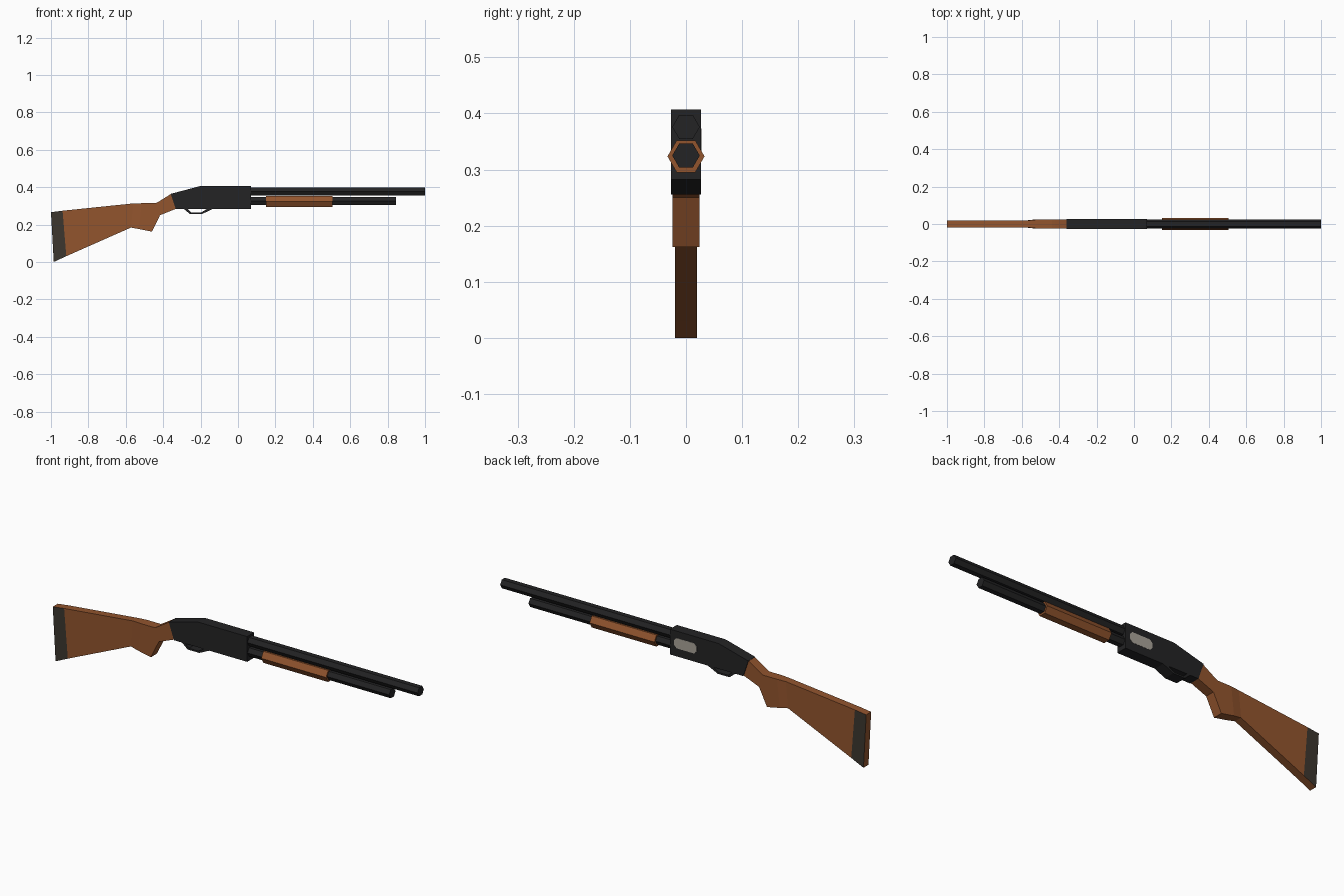
import bpy, bmesh, math

if "Cube" in bpy.data.objects:
    bpy.data.objects.remove(bpy.data.objects["Cube"])


def material(name, r, g, b):
    m = bpy.data.materials.new(name)
    m.diffuse_color = (r, g, b, 1)
    m.use_nodes = True
    m.node_tree.nodes["Principled BSDF"].inputs["Base Color"].default_value = m.diffuse_color
    return m


WOOD = material("brown wood", 0.29, 0.09, 0.027)
METAL = material("black metal", 0.017, 0.017, 0.018)
PAD = material("dark pad", 0.045, 0.037, 0.028)
STEEL = material("light grey steel", 0.40, 0.37, 0.32)


def finish(bm, name, *mats):
    bmesh.ops.recalc_face_normals(bm, faces=bm.faces[:])
    me = bpy.data.meshes.new(name)
    bm.to_mesh(me)
    bm.free()
    for m in mats:
        me.materials.append(m)
    ob = bpy.data.objects.new(name, me)
    bpy.context.collection.objects.link(ob)
    return ob


def prism(name, profile, y0, y1, mat):
    """Extrude an x-z outline from y0 to y1."""
    bm = bmesh.new()
    a = [bm.verts.new((x, y0, z)) for x, z in profile]
    b = [bm.verts.new((x, y1, z)) for x, z in profile]
    bm.faces.new(a)
    bm.faces.new(b)
    n = len(a)
    for i in range(n):
        j = (i + 1) % n
        bm.faces.new((a[i], a[j], b[j], b[i]))
    return finish(bm, name, mat)


def hex_bar(name, x0, x1, z, r, mat):
    """Six-sided bar along x with flat top and points to the sides."""
    pts = [(r * math.cos(math.radians(60 * i)), z + r * math.sin(math.radians(60 * i)))
           for i in range(6)]
    bm = bmesh.new()
    a = [bm.verts.new((x0, y, h)) for y, h in pts]
    b = [bm.verts.new((x1, y, h)) for y, h in pts]
    bm.faces.new(a)
    bm.faces.new(b)
    for i in range(6):
        j = (i + 1) % 6
        bm.faces.new((a[i], a[j], b[j], b[i]))
    return finish(bm, name, mat)


# Barrel, magazine tube and sliding fore grip
hex_bar("barrel", 0.0, 1.0, 0.376, 0.0245, METAL)
hex_bar("magazine_tube", 0.0, 0.845, 0.325, 0.0245, METAL)
hex_bar("fore_grip", 0.15, 0.505, 0.3235, 0.033, WOOD)

# Receiver
HW = 0.027
prism("receiver", [(-0.36, 0.364), (-0.198, 0.407), (0.069, 0.407),
                   (0.069, 0.282), (-0.332, 0.282)], -HW, HW, METAL)

# Trigger guard: open trapezoid band
prism("trigger_guard", [(-0.29, 0.284), (-0.257, 0.256), (-0.193, 0.256), (-0.134, 0.284),
                        (-0.165, 0.284), (-0.198, 0.264), (-0.25, 0.264), (-0.27, 0.284)],
      -HW, HW, METAL)

# Ejection port plate on the far side, with cut corners
x0, x1, z0, z1, c = -0.078, 0.046, 0.322, 0.373, 0.014
prism("ejection_port", [(x0 + c, z0), (x1 - c, z0), (x1, z0 + c), (x1, z1 - c),
                        (x1 - c, z1), (x0 + c, z1), (x0, z1 - c), (x0, z0 + c)],
      HW - 0.002, HW + 0.001, STEEL)

# Stock: stations of (top x, top z, bottom x, bottom z, half width)
stations = [
    (-1.0, 0.266, -0.985, 0.0, 0.0195),
    (-0.938, 0.274, -0.918, 0.031, 0.0195),
    (-0.56, 0.313, -0.572, 0.184, 0.0195),
    (-0.515, 0.314, -0.53, 0.176, 0.024),
    (-0.439, 0.314, -0.46, 0.162, 0.024),
    (-0.425, 0.322, -0.417, 0.25, 0.024),
    (-0.358, 0.364, -0.332, 0.284, 0.024),
]
bm = bmesh.new()
rings = [[bm.verts.new(p) for p in ((tx, -w, tz), (tx, w, tz), (bx, w, bz), (bx, -w, bz))]
         for tx, tz, bx, bz, w in stations]
bm.faces.new(rings[0])
bm.faces.new(rings[-1])
for k, (a, b) in enumerate(zip(rings, rings[1:])):
    for i in range(4):
        j = (i + 1) % 4
        f = bm.faces.new((a[i], a[j], b[j], b[i]))
        # butt pad colour on the two side faces of the first section
        if k == 0 and i % 2 == 1:
            f.material_index = 1
finish(bm, "stock", WOOD, PAD)
